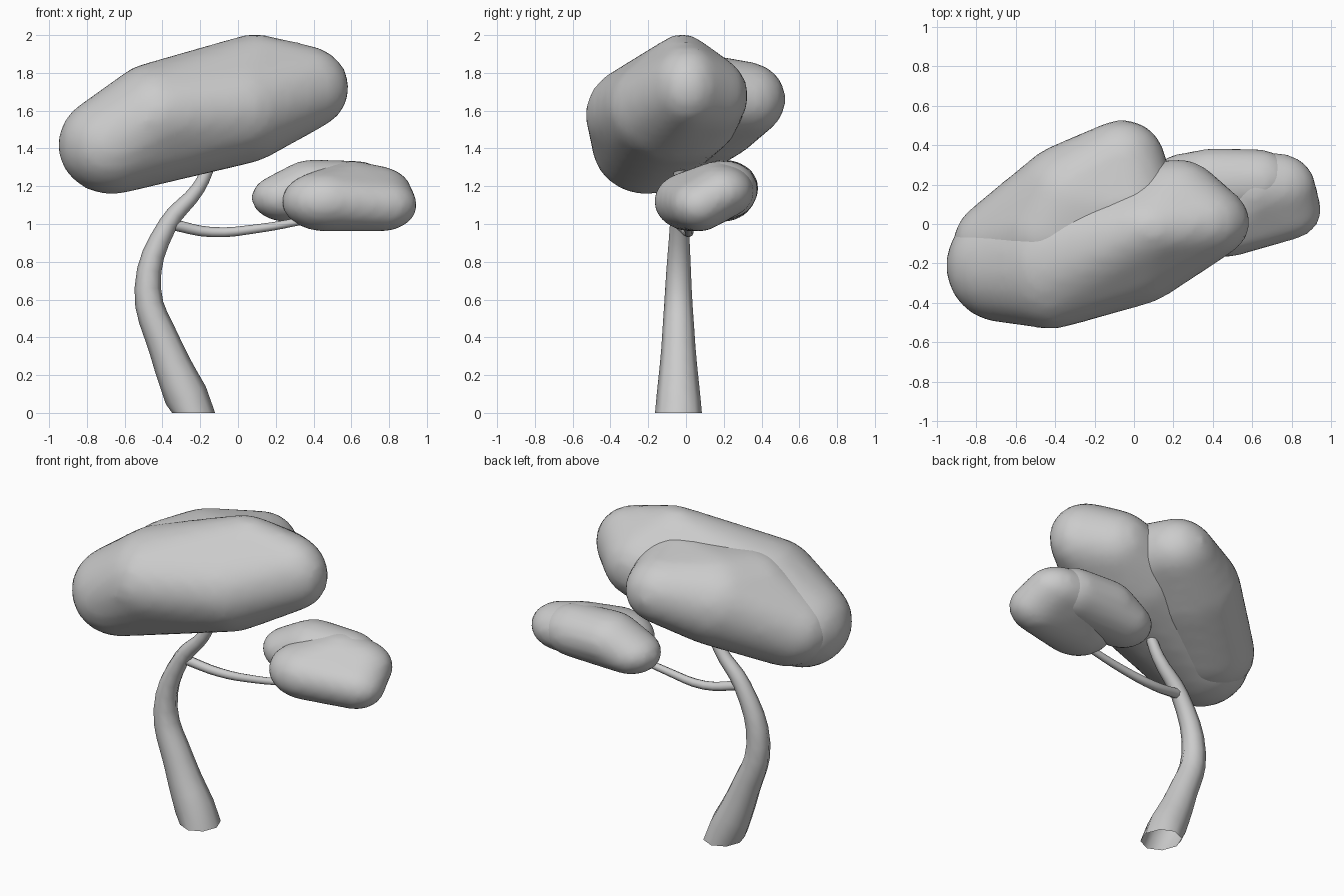
import bpy, bmesh
from mathutils import Matrix, Vector

if "Cube" in bpy.data.objects:
    bpy.data.objects.remove(bpy.data.objects["Cube"])


def limb(name, points):
    """Tapered eight-sided tube along a smooth path of (x, y, z, radius)."""
    cu = bpy.data.curves.new(name, 'CURVE')
    cu.dimensions = '3D'
    cu.bevel_depth = 1.0
    cu.bevel_resolution = 2
    cu.resolution_u = 4
    sp = cu.splines.new('BEZIER')
    sp.bezier_points.add(len(points) - 1)
    for bp, (x, y, z, r) in zip(sp.bezier_points, points):
        bp.co = (x, y, z)
        bp.radius = r
        bp.handle_left_type = bp.handle_right_type = 'AUTO'
    ob = bpy.data.objects.new(name, cu)
    bpy.context.collection.objects.link(ob)
    bpy.ops.object.select_all(action='DESELECT')
    bpy.context.view_layer.objects.active = ob
    ob.select_set(True)
    bpy.ops.object.convert(target='MESH')
    bpy.ops.object.shade_smooth()
    return bpy.context.view_layer.objects.active


def foliage(name, blobs, voxel):
    """Soft convex lump: smoothed hull around ellipsoids of (centre, radii)."""
    bm = bmesh.new()
    for centre, radii in blobs:
        m = Matrix.Translation(centre) @ Matrix.Diagonal(Vector(radii)).to_4x4()
        bmesh.ops.create_icosphere(bm, subdivisions=3, radius=1, matrix=m)
    pts = [v.co.copy() for v in bm.verts]
    bm.free()
    bm = bmesh.new()
    for p in pts:
        bm.verts.new(p)
    hull = bmesh.ops.convex_hull(bm, input=bm.verts[:])
    inner = {g for g in hull['geom_interior'] if isinstance(g, bmesh.types.BMVert)}
    bmesh.ops.delete(bm, geom=list(inner), context='VERTS')
    bmesh.ops.recalc_face_normals(bm, faces=bm.faces[:])
    me = bpy.data.meshes.new(name)
    bm.to_mesh(me)
    bm.free()
    ob = bpy.data.objects.new(name, me)
    bpy.context.collection.objects.link(ob)
    rm = ob.modifiers.new('even_skin', 'REMESH')
    rm.mode = 'VOXEL'
    rm.voxel_size = voxel
    rm.use_smooth_shade = True
    sm = ob.modifiers.new('soften', 'SMOOTH')
    sm.factor = 0.5
    sm.iterations = 4


# Curved trunk (foot levelled to the ground) and the side branch
trunk = limb('trunk', [(-0.235, -0.04, 0, 0.124), (-0.385, -0.04, 0.35, 0.09),
                       (-0.478, -0.04, 0.66, 0.07), (-0.37, -0.035, 1.0, 0.05),
                       (-0.21, -0.035, 1.19, 0.036), (-0.13, -0.035, 1.36, 0.028)])
for v in trunk.data.vertices[:8]:
    v.co.z = 0
limb('side_branch', [(-0.36, -0.03, 1.0, 0.03), (-0.14, 0.01, 0.957, 0.027),
                     (0.12, 0.015, 0.978, 0.023), (0.36, 0.02, 1.02, 0.02)])

# Large crown: long front lump and a back lump
foliage('crown_front', [((0.34, 0.01, 1.72), (0.25, 0.2, 0.23)),
                        ((0.22, 0.11, 1.68), (0.24, 0.22, 0.22)),
                        ((0.09, -0.02, 1.75), (0.28, 0.2, 0.257)),
                        ((-0.02, -0.06, 1.61), (0.35, 0.36, 0.3)),
                        ((-0.42, -0.19, 1.58), (0.3, 0.345, 0.28)),
                        ((-0.67, -0.21, 1.42), (0.285, 0.29, 0.265))], 0.035)
foliage('crown_back', [((-0.06, 0.32, 1.66), (0.22, 0.21, 0.2)),
                       ((-0.02, 0.1, 1.68), (0.25, 0.2, 0.22)),
                       ((-0.3, 0.12, 1.6), (0.31, 0.3, 0.28)),
                       ((-0.4, -0.05, 1.59), (0.3, 0.25, 0.27)),
                       ((-0.62, -0.1, 1.43), (0.3, 0.25, 0.24))], 0.035)

# Small crown on the branch
foliage('small_crown_front', [((0.76, 0.07, 1.1), (0.19, 0.155, 0.14)),
                              ((0.72, 0.19, 1.17), (0.2, 0.17, 0.14)),
                              ((0.46, 0.03, 1.12), (0.23, 0.2, 0.16)),
                              ((0.6, 0.18, 1.18), (0.2, 0.19, 0.155))], 0.025)
foliage('small_crown_back', [((0.26, 0.19, 1.14), (0.19, 0.17, 0.13)),
                             ((0.4, 0.2, 1.19), (0.21, 0.185, 0.152)),
                             ((0.62, 0.21, 1.18), (0.2, 0.17, 0.155))], 0.025)
